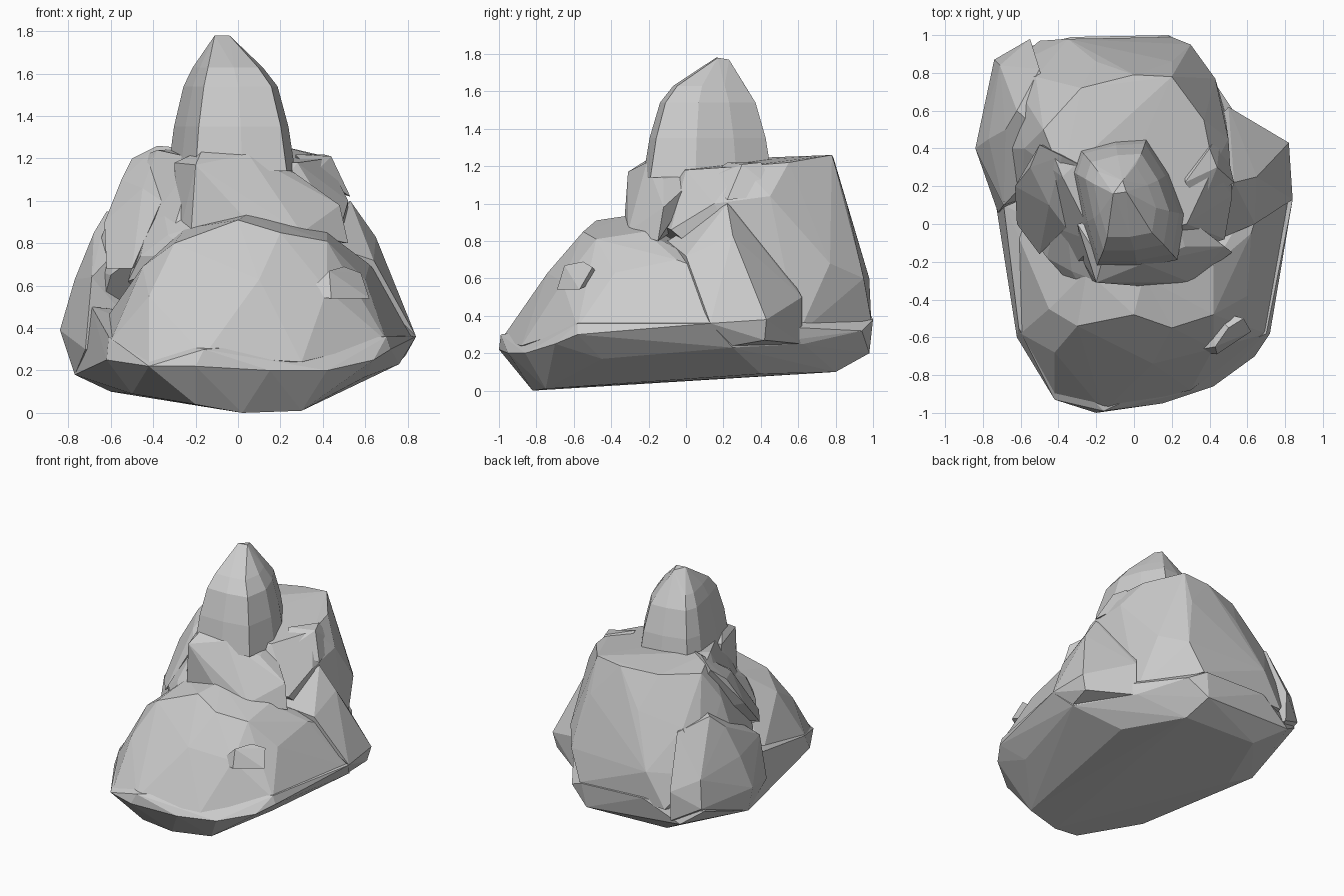
import bpy, bmesh


def rock(name, pts):
    """Faceted boulder: convex hull around a few corner points."""
    bm = bmesh.new()
    for p in pts:
        bm.verts.new(p)
    res = bmesh.ops.convex_hull(bm, input=bm.verts[:])
    junk = {v for v in res["geom_interior"] + res["geom_unused"]
            if isinstance(v, bmesh.types.BMVert)}
    junk |= {v for v in bm.verts if not v.link_faces}
    bmesh.ops.delete(bm, geom=list(junk), context='VERTS')
    bmesh.ops.recalc_face_normals(bm, faces=bm.faces[:])
    me = bpy.data.meshes.new(name)
    bm.to_mesh(me)
    bm.free()
    ob = bpy.data.objects.new(name, me)
    bpy.context.collection.objects.link(ob)
    return ob


def section(outline, z, scale=1, cx=0, cy=0):
    """Outline scaled about a centre and placed at height z."""
    return [(cx + (x - cx) * scale, cy + (y - cy) * scale, z) for x, y in outline]


# Wide base with a slightly tilted underside
rock("base_slab", [
    (-.2, -.85, .04), (.02, -.82, 0), (.3, -.75, .01), (.6, -.45, .17),
    (.45, .4, .09), (.2, .8, .1), (-.4, .8, .12), (-.6, .3, .1), (-.5, -.5, .09),
    (-.2, -1, .22), (.15, -.95, .2), (.42, -.86, .2), (.64, -.7, .25),
    (.72, -.58, .3), (.84, .13, .36), (.76, .25, .23), (.5, .63, .25),
    (.3, .94, .32), (.18, 1, .38), (.15, .98, .2), (-.33, .99, .4),
    (-.62, -.6, .25), (-.42, -.93, .22), (-.6, .93, .25), (-.72, .08, .25),
    (-.77, .35, .18), (-.16, -.99, .3), (.7, -.58, .36), (-.61, -.55, .36),
    (-.69, .1, .5), (-.74, .84, .35)])

# Sloping front shelf
rock("front_shelf", [
    (-.16, -.99, .27), (.3, -.88, .24), (.7, -.58, .34), (-.42, -.91, .22),
    (-.6, -.58, .34), (-.42, -.68, .55), (.1, -.74, .63), (.42, -.66, .58),
    (-.3, -.54, .8), (.2, -.55, .85), (0, -.48, .91), (-.45, -.45, .69),
    (.05, -.28, .94), (.42, -.48, .81), (.42, -.22, .85), (.62, -.05, .7),
    (.6, -.38, .63), (.73, .3, .57), (.82, .12, .35), (-.64, 0, .42),
    (-.25, -.25, .87), (-.5, .2, .4), (.5, .4, .4)])

# Small ledge stone on the front right
rock("ledge_stone", [
    (.31, -.67, .55), (.44, -.69, .54), (.62, -.57, .54),
    (.43, -.65, .67), (.5, -.55, .69), (.58, -.5, .66), (.4, -.45, .6)])

# Rear mass with a flat plateau
rock("rear_mass", [
    (-.48, .5, 1.2), (-.38, .25, 1.24), (-.28, .72, 1.22), (0, .79, 1.24),
    (.2, .78, 1.26), (.37, .55, 1.22), (.42, .3, 1.2), (.28, 0, 1.18), (-.2, -.1, 1.2),
    (-.58, .4, 1.0), (-.52, .78, .9), (-.2, .86, .98), (.2, .86, 1.0), (.5, .45, 1.04),
    (.52, .15, 1.0), (.43, .77, .68), (.3, .95, .6), (-.35, .98, .6), (-.68, .82, .6),
    (-.7, .4, .68), (-.6, .05, .65), (-.3, -.2, .88), (.1, -.22, .93),
    (.48, -.08, .86), (.2, .99, .38), (-.5, .97, .35), (-.7, .4, .3), (.48, .6, .3)])

# Skirt rising against the right side
rock("right_skirt", [
    (.84, .13, .36), (.82, .43, .38), (.79, .42, .27), (.76, .25, .24), (.74, .3, .57),
    (.65, .25, .83), (.53, .22, 1.0), (.64, 0, .72), (.5, .62, .5), (.5, .62, .25),
    (.4, -.1, .8), (.3, .4, .9)])

# Bulging buttress on the left and rear left
rock("left_buttress", [
    (-.84, .4, .39), (-.77, .35, .18), (-.77, .45, .63), (-.68, .5, .85),
    (-.62, .6, .95), (-.69, .1, .64), (-.72, .06, .3), (-.74, .87, .38),
    (-.71, .84, .58), (-.55, .98, .5), (-.55, .97, .28), (-.5, .82, .88),
    (-.4, .4, .95), (-.4, .2, .3)])

# Leaning slabs on the left flank
rock("left_crag", [
    (-.5, .42, 1.2), (-.55, .3, 1.1), (-.38, .36, 1.26), (-.26, .3, 1.25),
    (-.45, .1, 1.06), (-.63, .2, .9), (-.62, 0, .68), (-.5, -.16, .68),
    (-.36, -.02, 1.0), (-.3, .4, .8)])
rock("left_shard", [
    (-.52, -.1, .62), (-.46, -.18, .74), (-.38, .2, 1.1), (-.27, .2, 1.15),
    (-.22, -.44, .74), (-.2, -.3, .88), (-.33, -.25, .84), (-.5, 0, .6)])

# Collar wrapped around the front of the spire, running down to the right
rock("front_collar", [
    (-.2, -.31, 1.17), (-.22, -.3, .87), (-.27, -.2, .87), (-.17, -.2, 1.24),
    (.05, -.21, 1.22), (.27, -.12, 1.13), (.48, -.12, .98), (.52, -.15, .8),
    (.3, -.31, .85), (.05, -.33, .9), (-.3, 0, 1.18), (-.3, 0, .9), (.2, .1, 1.18)])

# Horn standing on the right plateau edge
rock("right_horn", [
    (.44, .3, 1.21), (.4, .4, 1.22), (.27, .22, 1.22), (.36, .1, 1.13),
    (.53, .22, 1.02), (.46, .5, 1.05), (.28, .4, 1.1)])

# Central spire: tapering stacked sections with an off-centre peak
foot = [(-.29, .4), (-.1, .45), (.07, .46), (.19, .27), (.27, .05), (.23, -.19),
        (.02, -.23), (-.2, -.23), (-.27, 0), (-.33, .28)]
rock("spire", section(foot, 1.14) + section(foot, 1.35, .9, -.05, .12)
     + section(foot, 1.54, .74, -.05, .12) + section(foot, 1.63, .55, -.07, .13)
     + [(-.02, .07, 1.68), (-.11, .16, 1.78), (-.04, .17, 1.78), (-.06, .23, 1.77)])
